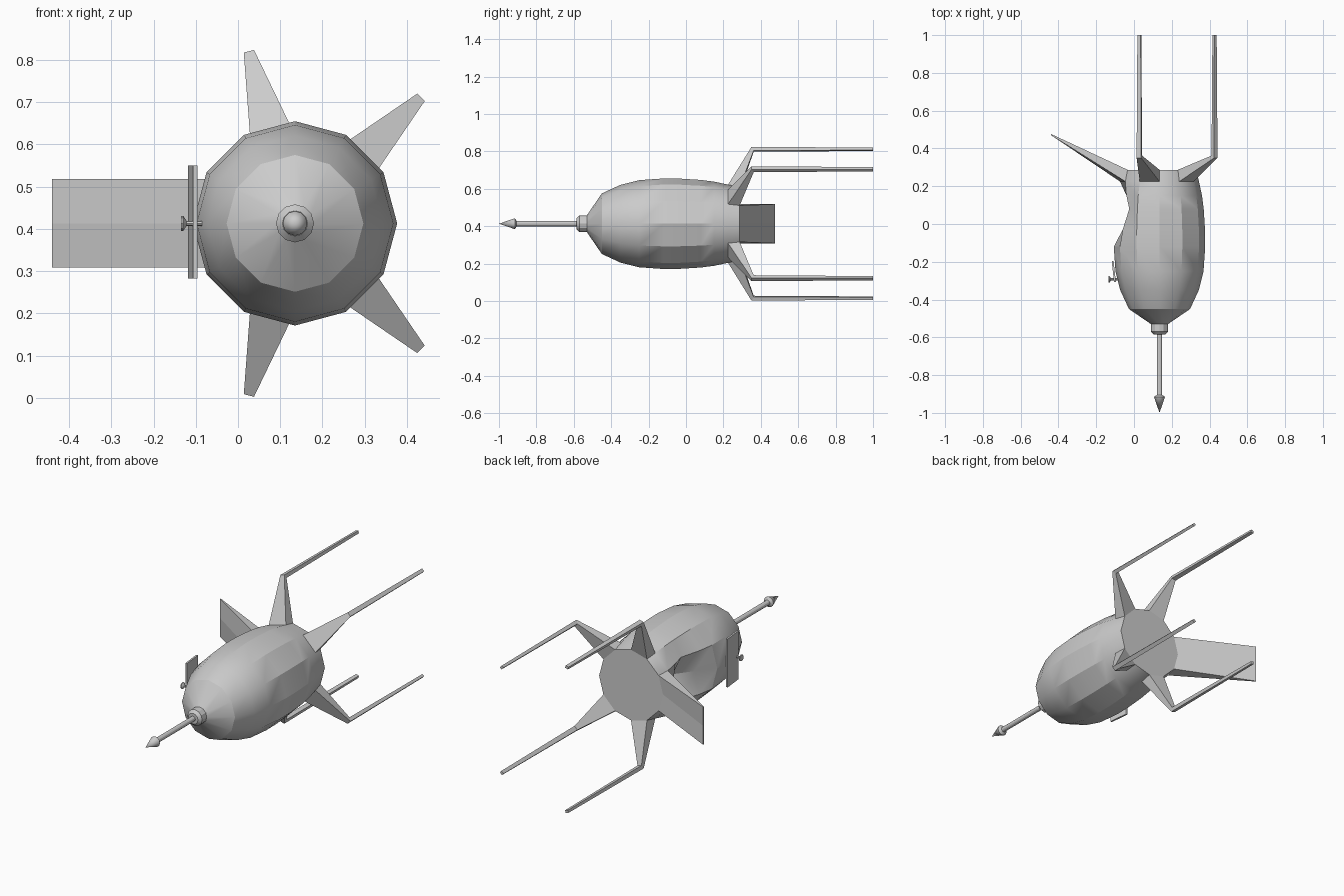
import bpy, bmesh, math
from mathutils import Vector

if "Cube" in bpy.data.objects:
    bpy.data.objects.remove(bpy.data.objects["Cube"])

CX, CZ = 0.135, 0.413      # long axis of the hull


def polar(r, deg, y):
    a = math.radians(deg)
    return Vector((CX + r * math.cos(a), y, CZ + r * math.sin(a)))


def loft(name, rings, smooth=29.6):
    """Skin a list of equal-length loops and cap both ends."""
    bm = bmesh.new()
    loops = [[bm.verts.new(p) for p in ring] for ring in rings]
    n = len(loops[0])
    for a, b in zip(loops, loops[1:]):
        for i in range(n):
            j = (i + 1) % n
            bm.faces.new((a[i], a[j], b[j], b[i]))
    bm.faces.new(loops[0])
    bm.faces.new(loops[-1])
    bmesh.ops.remove_doubles(bm, verts=bm.verts, dist=1e-5)
    bmesh.ops.recalc_face_normals(bm, faces=bm.faces)
    me = bpy.data.meshes.new(name)
    bm.to_mesh(me)
    bm.free()
    ob = bpy.data.objects.new(name, me)
    bpy.context.collection.objects.link(ob)
    if smooth:
        bpy.ops.object.select_all(action='DESELECT')
        ob.select_set(True)
        bpy.context.view_layer.objects.active = ob
        bpy.ops.object.shade_smooth_by_angle(angle=math.radians(smooth))
    return ob


def turned(name, profile, n=12):
    return loft(name, [[polar(r, 360 * i / n, y) for i in range(n)] for y, r in profile])


# Hull: twelve-sided barrel with a hollow pressed into the left side
R0, R1, Y0, Y1 = 0.209, 0.195, 0.225, 0.287
hull_profile = [(-0.53, 0.045), (-0.45, 0.162), (-0.35, 0.208), (-0.25, 0.233),
                (-0.12, 0.242), (-0.03, 0.241), (0.08, 0.234), (0.15, 0.225),
                (Y0, R0), (Y1, R1)]
# per ring: x of the 180 degree vertex, x of the 150 / 210 degree vertices
hollow = {-0.03: (-0.03, -0.06), 0.08: (0.05, -0.025), 0.15: (0.0, -0.04)}
rings = []
for y, r in hull_profile:
    ring = [polar(r, 30 * i, y) for i in range(12)]
    if y in hollow:
        ring[6].x = hollow[y][0]
        ring[5].x = ring[7].x = hollow[y][1]
    rings.append(ring)
loft("hull", rings)

# Nose collar and spear
turned("nose_collar", [(-0.525, 0.045), (-0.57, 0.045), (-0.585, 0.03)])
turned("spear_shaft", [(-0.58, 0.014), (-0.92, 0.014)])
turned("spear_tip", [(-0.905, 0.014), (-0.915, 0.029), (-1.0, 0.0)])


# Four tail arms growing out of hull facets, each ending in a long straight rod
def arm(name, deg):
    a = math.radians(deg)
    out = Vector((math.cos(a), 0, math.sin(a)))
    side = Vector((-math.sin(a), 0, math.cos(a)))

    def section(r_out, y_out, r_in, y_in, w):
        c = Vector((CX, 0, CZ))
        up = Vector((0, 1, 0))
        return [c + out * r_out - side * w + up * y_out, c + out * r_out + side * w + up * y_out,
                c + out * r_in + side * w + up * y_in, c + out * r_in - side * w + up * y_in]
    base = [polar(R0, deg - 15, Y0), polar(R0, deg + 15, Y0),
            polar(R1, deg + 15, Y1), polar(R1, deg - 15, Y1)]
    loft(name, [base, section(0.422, 0.35, 0.402, 0.362, 0.0125),
                section(0.419, 1.0, 0.405, 1.0, 0.009)], smooth=None)


for label, deg in (("upper_left", 105), ("upper_right", 45),
                   ("lower_right", -45), ("lower_left", -105)):
    arm(label + "_tail_arm", deg)

# Broad left fin spanning two facets
base = [polar(R0, d, Y0) for d in (150, 180, 210)] + [polar(R1, d, Y1) for d in (210, 180, 150)]
h = R0 / 2
tip = [Vector((-0.44, 0.471, CZ + s * h)) for s in (1, 0, -1)] + \
      [Vector((-0.438, 0.476, CZ + s * h)) for s in (-1, 0, 1)]
loft("side_fin", [base, tip], smooth=None)

# Thin door panel standing against the left side, with a flared knob
zs = (0.283, 0.55)
loft("door_panel", [[(-0.118, -0.195, z), (-0.108, -0.195, z),
                     (-0.096, -0.307, z), (-0.106, -0.307, z)] for z in zs], smooth=None)
knob = [(-0.085, 0.006), (-0.122, 0.006), (-0.130, 0.018), (-0.135, 0.018)]
loft("door_knob", [[(x, -0.293 + r * math.cos(i * math.pi / 4), CZ + r * math.sin(i * math.pi / 4))
                    for i in range(8)] for x, r in knob])
